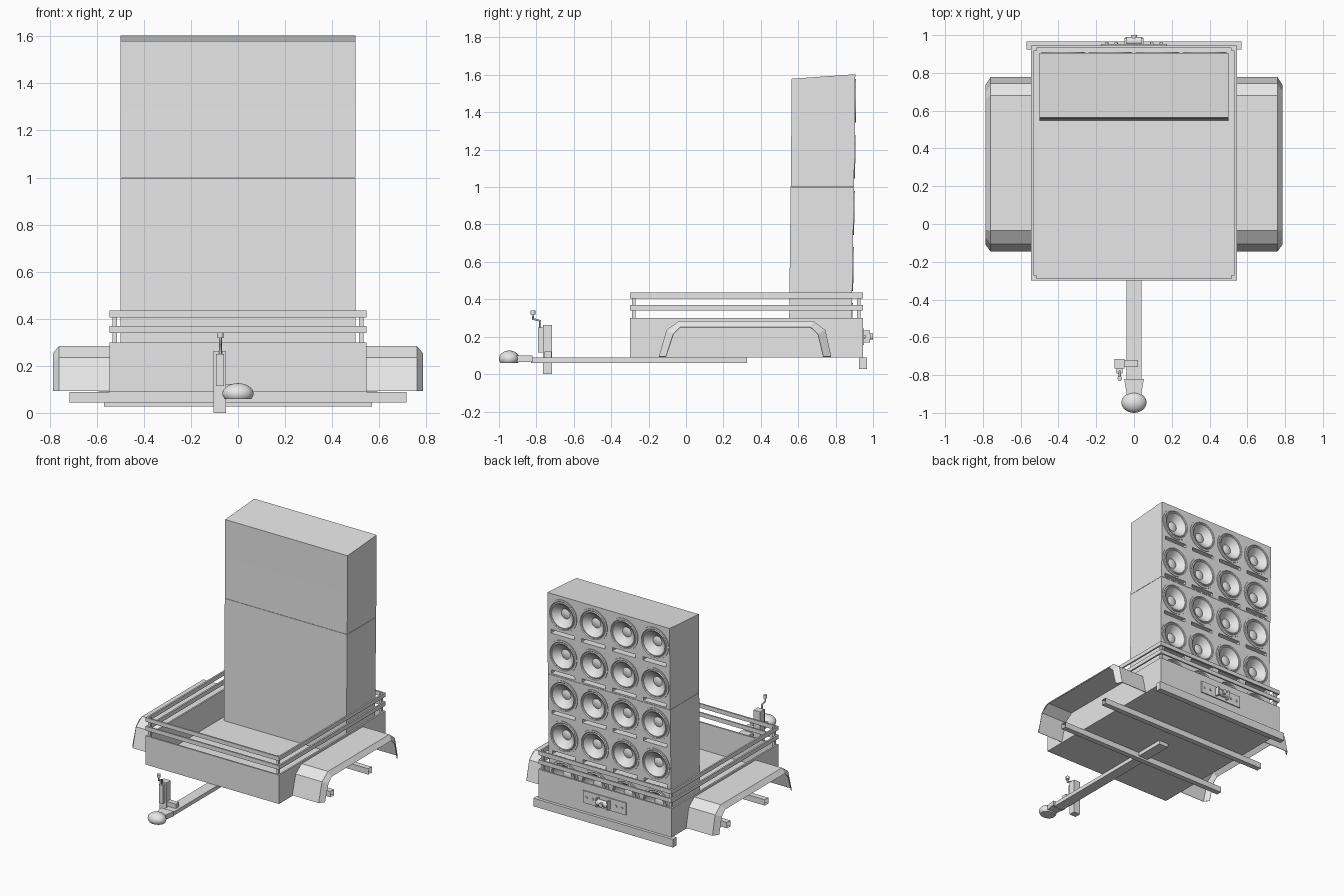
import bpy, bmesh, math
from mathutils import Matrix, Vector

cube = bpy.data.objects.get("Cube")
if cube:
    bpy.data.objects.remove(cube, do_unlink=True)

grey = bpy.data.materials.new("plain_grey")
grey.use_nodes = True
grey.diffuse_color = (0.8, 0.8, 0.8, 1)
grey.node_tree.nodes["Principled BSDF"].inputs["Base Color"].default_value = (0.8, 0.8, 0.8, 1)


def finish(name, bm, smooth=False, normals=True):
    if normals:
        bmesh.ops.recalc_face_normals(bm, faces=bm.faces)
    me = bpy.data.meshes.new(name)
    bm.to_mesh(me)
    bm.free()
    me.materials.append(grey)
    ob = bpy.data.objects.new(name, me)
    bpy.context.collection.objects.link(ob)
    if smooth:
        bpy.ops.object.select_all(action="DESELECT")
        ob.select_set(True)
        bpy.context.view_layer.objects.active = ob
        bpy.ops.object.shade_smooth_by_angle(angle=math.radians(40))
    return ob


def add_box(bm, x, y, z):
    """Add a box given by three (low, high) ranges."""
    size = [b - a for a, b in (x, y, z)]
    mid = [(a + b) / 2 for a, b in (x, y, z)]
    m = Matrix.Translation(mid) @ Matrix.Diagonal((*size, 1))
    return bmesh.ops.create_cube(bm, size=1, matrix=m)["verts"]


def boxes(name, *ranges):
    bm = bmesh.new()
    for r in ranges:
        add_box(bm, *r)
    return finish(name, bm)


def add_cylinder(bm, centre, radius, depth, axis, segments=24):
    turn = Vector((0, 0, 1)).rotation_difference(Vector(axis)).to_matrix().to_4x4()
    bmesh.ops.create_cone(bm, cap_ends=True, segments=segments, radius1=radius, radius2=radius,
                          depth=depth, matrix=Matrix.Translation(centre) @ turn)


# Open tray: floor and four thin walls
W, FRONT, BACK, T = 0.545, -0.3, 0.945, 0.012
boxes("tray_floor", ((-W, W), (FRONT, BACK), (0.088, 0.1)))


def frame(name, z, t=T):
    """Rectangular band following the tray outline."""
    boxes(name, ((-W, W), (FRONT, FRONT + t), z), ((-W, W), (BACK - t, BACK), z),
          ((-W, t - W), (FRONT + t, BACK - t), z), ((W - t, W), (FRONT + t, BACK - t), z))


frame("tray_walls", (0.1, 0.3))
frame("lower_rail", (0.34, 0.37))
frame("upper_rail", (0.405, 0.435))
boxes("rail_posts", *[((x - 0.009, x + 0.009), (y - 0.009, y + 0.009), (0.28, 0.43))
                      for x in (-0.524, 0.524) for y in (FRONT + 0.021, BACK - 0.021)])

# Mudguards: bent sheet with a slanted outer lip
outer = [(-0.145, 0.093), (-0.105, 0.235), (-0.035, 0.285), (0.68, 0.285), (0.745, 0.235), (0.777, 0.093)]
inner = [(-0.108, 0.093), (-0.068, 0.215), (-0.03, 0.252), (0.665, 0.252), (0.705, 0.215), (0.735, 0.093)]
for side, label in ((1, "left"), (-1, "right")):
    bm = bmesh.new()
    rows = [[bm.verts.new((side * x, y, z)) for y, z in path]
            for x, path in ((W, outer), (0.76, outer), (0.787, inner))]
    for a, b in zip(rows, rows[1:]):
        for i in range(len(a) - 1):
            bm.faces.new((a[i], a[i + 1], b[i + 1], b[i]))
    bmesh.ops.recalc_face_normals(bm, faces=bm.faces)
    top = max(bm.faces, key=lambda f: f.calc_center_median().z)
    if top.normal.z < 0:
        bmesh.ops.reverse_faces(bm, faces=bm.faces)
    guard = finish(label + "_mudguard", bm, normals=False)
    guard.modifiers.new("sheet", "SOLIDIFY").thickness = 0.004

# Open-ended cross tubes, rear bumper and tow bar
for y, label in ((0.08, "front"), (0.52, "rear")):
    bm = bmesh.new()
    add_box(bm, (-0.715, 0.715), (y - 0.02, y + 0.02), (0.045, 0.088))
    ends = [f for f in bm.faces if abs(f.calc_center_median().x) > 0.7]
    bmesh.ops.delete(bm, geom=ends, context="FACES")
    finish(label + "_cross_tube", bm)
boxes("rear_bumper", ((-0.57, 0.57), (0.925, 0.967), (0.028, 0.088)))
boxes("tow_bar", ((-0.04, 0.04), (-0.83, 0.325), (0.06, 0.088)))

# Coupler: tapered neck and flat-bottomed dome
bm = bmesh.new()
for v in add_box(bm, (-0.052, 0.052), (-0.93, -0.82), (0.066, 0.1)):
    if v.co.y < -0.9:
        v.co.x *= 0.65
finish("coupler_neck", bm)
bm = bmesh.new()
dome = Matrix.Translation((0, -0.945, 0.082)) @ Matrix.Diagonal((0.066, 0.055, 0.044, 1))
bmesh.ops.create_uvsphere(bm, u_segments=32, v_segments=16, radius=1, matrix=dome)
cut = bmesh.ops.bisect_plane(bm, geom=bm.verts[:] + bm.edges[:] + bm.faces[:], dist=1e-5,
                             plane_co=(0, 0, 0.058), plane_no=(0, 0, -1), clear_outer=True)
bmesh.ops.holes_fill(bm, edges=[e for e in bm.edges if e.is_boundary])
finish("coupler_dome", bm, smooth=True)

# Support jack with clamp and crank
boxes("jack_leg", ((-0.104, -0.05), (-0.765, -0.716), (0, 0.262)))
boxes("jack_gear_case", ((-0.093, -0.06), (-0.792, -0.765), (0.115, 0.25)))
boxes("jack_clamp", ((-0.05, 0.022), (-0.757, -0.72), (0.08, 0.122)))
curve = bpy.data.curves.new("jack_crank", "CURVE")
curve.dimensions = "3D"
curve.bevel_depth = 0.006
curve.bevel_resolution = 2
curve.use_fill_caps = True
spline = curve.splines.new("POLY")
path = [(-0.78, 0.24), (-0.78, 0.285), (-0.818, 0.295), (-0.818, 0.33)]
spline.points.add(len(path) - 1)
for p, (y, z) in zip(spline.points, path):
    p.co = (-0.075, y, z, 1)
curve.materials.append(grey)
bpy.context.collection.objects.link(bpy.data.objects.new("jack_crank", curve))
bm = bmesh.new()
add_cylinder(bm, (-0.075, -0.818, 0.33), 0.013, 0.022, (0, 0, 1), 16)
finish("crank_knob", bm, smooth=True)

# Rear winch on a backing plate
boxes("winch_plate", ((-0.175, 0.175), (0.945, 0.953), (0.155, 0.245)))
boxes("winch_cheeks", *[((x - 0.005, x + 0.005), (0.95, 0.985), (0.168, 0.232)) for x in (-0.045, 0.045)])
bm = bmesh.new()
add_cylinder(bm, (0, 0.968, 0.2), 0.022, 0.09, (1, 0, 0))
add_cylinder(bm, (0, 0.987, 0.2), 0.016, 0.026, (0, 1, 0))
for x in (-0.145, -0.095, 0.095, 0.145):
    add_cylinder(bm, (x, 0.955, 0.2), 0.009, 0.01, (0, 1, 0), 12)
finish("winch_drum", bm, smooth=True)

# Speaker driver: lathed ring, surround, cone and cap, facing +y
profile = [(0.117, -0.002), (0.117, 0.005), (0.104, 0.005), (0.099, 0), (0.094, 0.005), (0.088, 0.004),
           (0.083, -0.004), (0.036, -0.036), (0.022, -0.03), (0, -0.027)]
bm = bmesh.new()
verts = [bm.verts.new((r, d, 0)) for r, d in profile]
edges = [bm.edges.new(pair) for pair in zip(verts, verts[1:])]
bmesh.ops.spin(bm, geom=verts + edges, cent=(0, 0, 0), axis=(0, 1, 0), angle=math.tau, steps=36)
bmesh.ops.remove_doubles(bm, verts=bm.verts, dist=1e-4)
bmesh.ops.recalc_face_normals(bm, faces=bm.faces)
ring = max(bm.faces, key=lambda f: f.calc_center_median().y)
if ring.normal.y < 0:
    bmesh.ops.reverse_faces(bm, faces=bm.faces)
driver = finish("speaker_1_1", bm, smooth=True, normals=False)

# Five stacked cabinets, each with four drivers and four port slots
levels = [0.1, 0.4, 0.7, 1.0, 1.3, 1.603]
front_y = [0.549, 0.553, 0.556, 0.56, 0.563, 0.565]
back_y = [0.882, 0.888, 0.893, 0.898, 0.903, 0.905]
columns = [-0.375, -0.125, 0.125, 0.375]
for r in range(5):
    z0, z1 = levels[r], levels[r + 1]
    gap = 0.002 if r == 2 else 0
    bm = bmesh.new()
    for v in add_box(bm, (-0.5, 0.5), (0, 1), (z0, z1 - gap)):
        ys = back_y if v.co.y > 0.5 else front_y
        upper = v.co.z > z0 + 0.1
        if r == 4 and upper and v.co.y < 0.5:
            v.co.z -= 0.024
        v.co.y = ys[r + 1] if upper else ys[r]
    cabinet = finish(f"speaker_cabinet_{r + 1}", bm)
    face_y = (back_y[r] + back_y[r + 1]) / 2

    bm = bmesh.new()
    for x in columns:
        add_cylinder(bm, (x, face_y, z0 + 0.162), 0.103, 0.1, (0, 1, 0), 36)
        add_box(bm, (x - 0.095, x + 0.095), (face_y - 0.05, face_y + 0.05), (z0 + 0.01, z0 + 0.036))
    cutter = finish("cutter", bm)
    cutter.hide_render = True
    mod = cabinet.modifiers.new("openings", "BOOLEAN")
    mod.operation = "DIFFERENCE"
    mod.object = cutter
    depsgraph = bpy.context.evaluated_depsgraph_get()
    cut_mesh = bpy.data.meshes.new_from_object(cabinet.evaluated_get(depsgraph))
    cabinet.modifiers.clear()
    cabinet.data = cut_mesh
    bpy.data.objects.remove(cutter, do_unlink=True)

    tilt = math.atan2(back_y[r] - back_y[r + 1], z1 - z0)
    for c, x in enumerate(columns):
        ob = driver
        if r or c:
            ob = bpy.data.objects.new(f"speaker_{r + 1}_{c + 1}", driver.data)
            bpy.context.collection.objects.link(ob)
        ob.location = (x, face_y, z0 + 0.162)
        ob.rotation_euler.x = tilt
